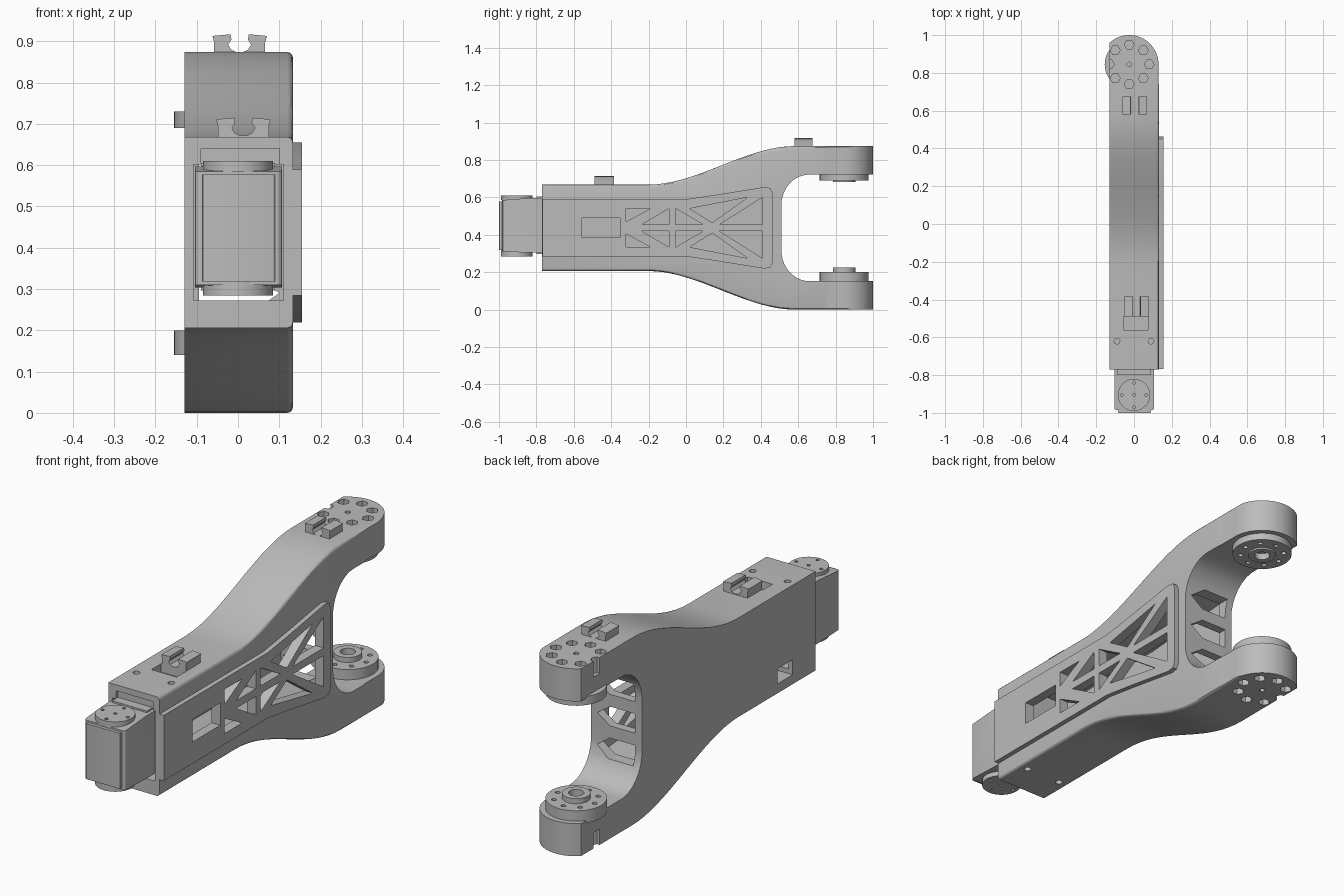
import bpy, bmesh, math

cube = bpy.data.objects.get("Cube")
if cube:
    bpy.data.objects.remove(cube, do_unlink=True)

grey = bpy.data.materials.new("light_grey")
grey.use_nodes = True
COLOUR = (0.5, 0.5, 0.5, 1)
grey.diffuse_color = COLOUR
grey.node_tree.nodes["Principled BSDF"].inputs["Base Color"].default_value = COLOUR

MID = 0.437           # height of the symmetry plane
HUB = (-0.025, 0.845)  # fork pivot in plan
PIN = (0.0, -0.905)    # actuator pivot in plan


def place(axis, u, v, w):
    return {"x": (w, u, v), "y": (u, w, v), "z": (u, v, w)}[axis]


def prism(name, pts, axis, lo, hi, bevel=0, rule=None):
    """Extrude a 2D outline along an axis; bevel edges picked by a rule."""
    bm = bmesh.new()
    rings = [[bm.verts.new(place(axis, u, v, w)) for u, v in pts] for w in (lo, hi)]
    bm.faces.new(rings[0])
    bm.faces.new(rings[1])
    n = len(pts)
    for i in range(n):
        j = (i + 1) % n
        bm.faces.new((rings[0][i], rings[0][j], rings[1][j], rings[1][i]))
    bmesh.ops.recalc_face_normals(bm, faces=bm.faces)
    if bevel:
        edges = [e for e in bm.edges if rule(*[v.co for v in e.verts])]
        bmesh.ops.bevel(bm, geom=edges, offset=bevel, segments=3, profile=0.5, affect="EDGES")
    mesh = bpy.data.meshes.new(name)
    bm.to_mesh(mesh)
    bm.free()
    mesh.materials.append(grey)
    obj = bpy.data.objects.new(name, mesh)
    bpy.context.collection.objects.link(obj)
    return obj


def rect(a, b, c, d):
    return [(a, c), (b, c), (b, d), (a, d)]


def box(name, x, y, z, bevel=0, rule=None):
    return prism(name, rect(*x, *y), "z", *z, bevel, rule)


def circle(c, r, n=40):
    return [(c[0] + r * math.cos(2 * math.pi * i / n),
             c[1] + r * math.sin(2 * math.pi * i / n)) for i in range(n)]


def flip(pts):
    return [(u, 2 * MID - v) for u, v in reversed(pts)]


def both(z):
    return [z, (2 * MID - z[1], 2 * MID - z[0])]


def cut(target, cutter, mode="DIFFERENCE"):
    mod = target.modifiers.new("cut", "BOOLEAN")
    mod.operation, mod.object, mod.solver = mode, cutter, "EXACT"
    bpy.context.view_layer.objects.active = target
    bpy.ops.object.modifier_apply(modifier=mod.name)
    bpy.data.objects.remove(cutter, do_unlink=True)


# Forked arm body: S-curved side outline with a rounded fork opening
curve = [(-0.77, 0.668)]
for i in range(19):
    t = i / 18
    curve.append((-0.2 + 0.78 * t, 0.668 + 0.206 * t * t * (3 - 2 * t)))
curve.append((1.05, 0.874))
fork = [(1.05, 0.722)]
for i in range(11):
    a = math.pi / 2 * (1 + i / 10)
    fork.append((0.66 + 0.15 * math.cos(a), 0.557 + 0.165 * math.sin(a)))
upper = curve + fork


def outer_rim(a, b):
    on_rim = all(p.x > 0.1 and (p.y < 0.505 or abs(p.z - MID) > 0.36) for p in (a, b))
    return on_rim and abs(a.z - b.z) < 0.1


body = prism("fork_arm", upper + flip(upper), "x", -0.13, 0.133, 0.014, outer_rim)

# Rounded fork tips, flattened on one side
R = 0.155
start = math.pi - math.acos(0.105 / R)
plan = [(-0.13, -0.8), (0.13 + 0.01, -0.8), (0.14, 0.7), (0.13, 0.75)]
plan += [(HUB[0] + R * math.cos(start * i / 24), HUB[1] + R * math.sin(start * i / 24))
         for i in range(25)]
cut(body, prism("tip_shape", plan, "z", -0.1, 1), "INTERSECT")

# Inner cavity, open at the actuator end
half = [(-0.8, 0.602), (0, 0.602), (0.15, 0.615), (0.47, 0.642)]
cut(body, prism("cavity", half + flip(half), "x", -0.108, 0.11))

# Pointed openings through the fork wall
for z in (0.29, MID, 0.584):
    pts = [(-0.095, z - 0.045), (0.035, z - 0.045), (0.1, z), (0.035, z + 0.045), (-0.095, z + 0.045)]
    cut(body, prism("opening", pts, "y", 0.45, 0.56))

# Small cable window and front relief
cut(body, box("cable_window", (-0.15, -0.05), (-0.6, -0.49), (0.25, 0.32)))
cut(body, box("front_relief", (-0.09, 0.1), (-0.8, -0.757), (0.5, 0.64)))

# Cable clip recess and screw holes
cut(body, box("clip_recess", (-0.055, 0.075), (-0.56, -0.49), (0.63, 0.7)))
for x in (-0.09, 0.09):
    for z in both((0.63, 0.7)):
        cut(body, prism("screw_hole", circle((x, -0.62), 0.015, 16), "z", *z))

# Nut pockets on the outer faces of both fork tips
ring = circle(HUB, 0.105, 8)
for z in both((0.8, 0.9)):
    for c in ring:
        cut(body, prism("nut_pocket", circle(c, 0.026, 6), "z", *z))
    cut(body, prism("centre_hole", circle(HUB, 0.012, 12), "z", *z))

# Raised truss plate on the side
edge = [(-0.768, 0.59), (0, 0.59), (0.15, 0.612), (0.42, 0.655), (0.45, 0.65), (0.462, 0.625)]
plate = prism("truss_plate", edge + flip(edge), "x", 0.13, 0.155)
windows = [
    [(-0.32, 0.54), (-0.19, 0.54), (-0.32, 0.47)],
    [(-0.09, 0.54), (-0.09, 0.455), (-0.235, 0.455)],
    [(-0.055, 0.54), (-0.055, 0.455), (0.09, 0.455)],
    [(0.02, 0.54), (0.33, 0.6), (0.14, 0.465)],
    [(0.41, 0.6), (0.41, 0.455), (0.18, 0.455)],
]
openings = windows + [flip(w) for w in windows] + [rect(-0.555, -0.352, 0.385, 0.49)]
for part in (body, plate):
    for pts in openings:
        cut(part, prism("truss_window", pts, "x", 0.08, 0.2))

# Pivot discs on the inner faces of the fork
for name, z, hub_z in (("lower", (0.14, 0.2), (0.19, 0.224)),
                       ("upper", (0.69, 0.73), (0.682, 0.7))):
    disc = prism(name + "_pivot_disc", circle(HUB, 0.13, 48), "z", *z)
    cut(disc, prism("hub", circle(HUB, 0.06), "z", *hub_z), "UNION")
    face = hub_z[1] if name == "lower" else hub_z[0]
    cut(disc, prism("bore", circle(HUB, 0.033, 24), "z", face - 0.03, face + 0.03))
    rim = 0.2 if name == "lower" else 0.69
    for c in circle(HUB, 0.095, 8):
        cut(disc, prism("bolt_hole", circle(c, 0.011, 12), "z", rim - 0.015, rim + 0.015))

# Cable clips with a round-bottomed slot
side = [(0.062, -0.01), (0.062, 0.028), (0.066, 0.043), (0.022, 0.047), (0.02, 0.034),
        (0.028, 0.022), (0.02, 0.009), (0.008, 0.004)]
profile = side + [(-x, z) for x, z in reversed(side)]
for name, x0, z0, y in (("front_clip", 0.013, 0.668, (-0.49, -0.385)),
                        ("rear_clip", 0.004, 0.87, (0.58, 0.675))):
    prism(name, [(x0 + x, z0 + z) for x, z in profile], "y", *y)


# Actuator housing seated in the open end
def front_corner(a, b):
    return a.y < -0.9 and b.y < -0.9 and abs(a.z - b.z) > 0.1


outline = [(-0.6, 0.597), (-0.83, 0.597), (-0.985, 0.585), (-0.985, 0.31), (-0.83, 0.304), (-0.6, 0.304)]
prism("actuator_housing", outline, "x", -0.104, 0.106, 0.012, front_corner)
box("actuator_front_cover", (-0.086, 0.09), (-1, -0.97), (0.318, 0.577), 0.006, front_corner)
box("actuator_bracket", (-0.09, 0.09), (-0.8, -0.755), (0.296, 0.605))

# Actuator horns, above and below
for name, z in zip(("upper_horn", "lower_horn"), both((0.585, 0.61))):
    z = z if name == "upper_horn" else (z[0] + 0.02, z[1] + 0.03)
    horn = prism(name, circle(PIN, 0.085), "z", *z)
    face = z[1] if name == "upper_horn" else z[0]
    for c in circle(PIN, 0.065, 4) + [PIN]:
        cut(horn, prism("horn_hole", circle(c, 0.008, 10), "z", face - 0.008, face + 0.008))

# Smooth curved surfaces, keep hard edges
bpy.ops.object.select_all(action="DESELECT")
for obj in bpy.context.collection.objects:
    if obj.type == "MESH" and grey.name in obj.data.materials:
        obj.select_set(True)
        bpy.context.view_layer.objects.active = obj
bpy.ops.object.shade_smooth_by_angle(angle=math.radians(30))
